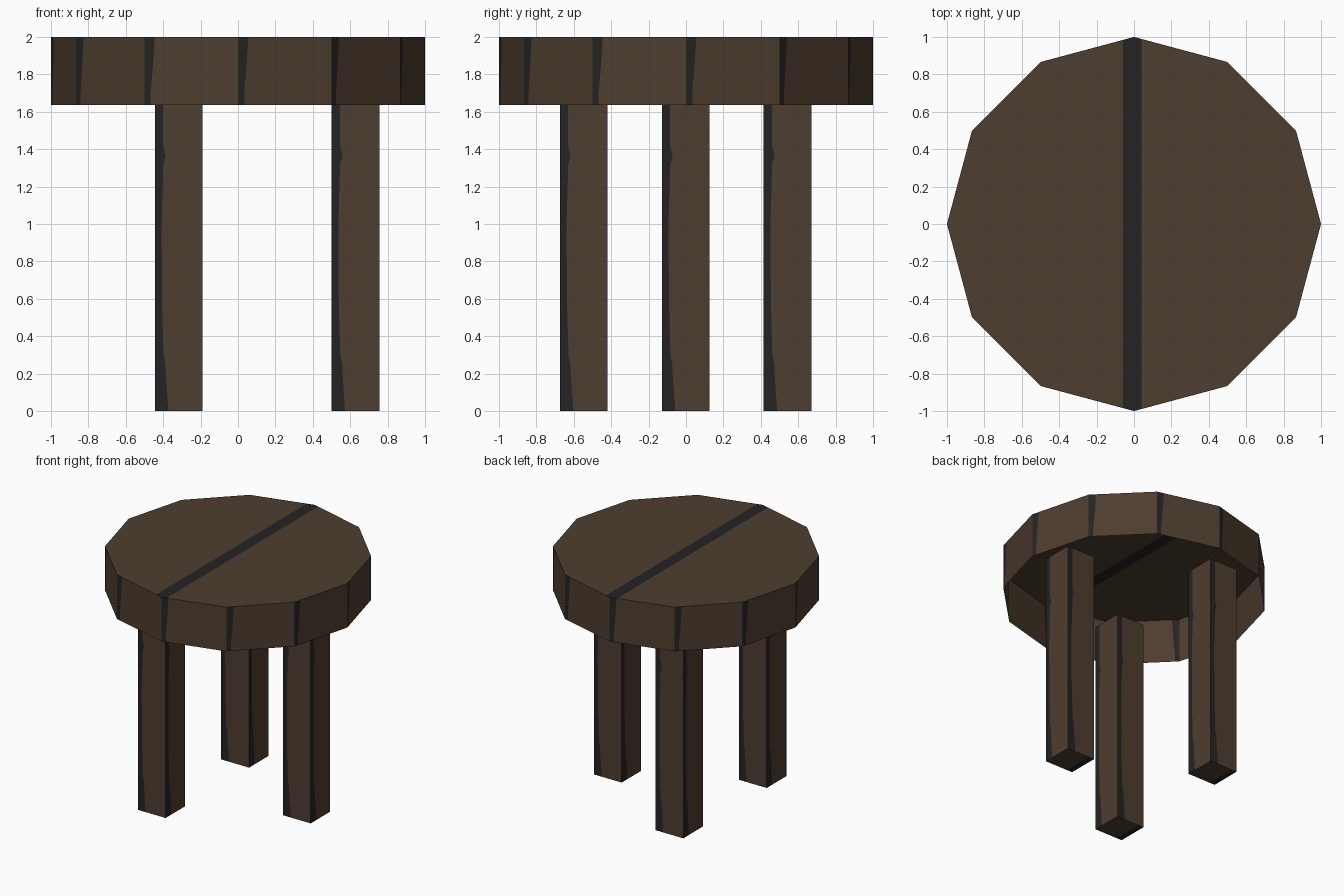
import bpy, bmesh, math
from mathutils import Vector

if "Cube" in bpy.data.objects:
    bpy.data.objects.remove(bpy.data.objects["Cube"])


def material(name, rgb):
    m = bpy.data.materials.new(name)
    m.diffuse_color = (*rgb, 1.0)
    m.use_nodes = True
    m.node_tree.nodes["Principled BSDF"].inputs["Base Color"].default_value = m.diffuse_color
    return m


BROWN = material("brown wood", (0.076, 0.047, 0.028))
DARK = material("dark grey edge", (0.017, 0.017, 0.017))


def wall(bm, p0, p1, profile):
    """Upright side with a ragged dark band along its left edge; profile = (height, band width)."""
    d = (p1 - p0).normalized()
    rows = []
    for z, w in profile:
        up = Vector((0, 0, z))
        rows.append([bm.verts.new(p + up) for p in (p0, p0 + d * w, p1)])
    for a, b in zip(rows, rows[1:]):
        for i in (0, 1):
            f = bm.faces.new((a[i], a[i + 1], b[i + 1], b[i]))
            f.material_index = 1 - i


def cap(bm, ring, z, x0, x1, down=False):
    """Flat end with a dark stripe between x0 and x1."""
    pts = [p + Vector((0, 0, z)) for p in ring]
    if down:
        pts.reverse()
    face = bm.faces.new([bm.verts.new(p) for p in pts])
    faces = [face]
    for x in (x0, x1):
        geom = faces + list({e for f in faces for e in f.edges}) + list({v for f in faces for v in f.verts})
        res = bmesh.ops.bisect_plane(bm, geom=geom, dist=1e-5, plane_co=(x, 0, 0), plane_no=(1, 0, 0))
        faces = [g for g in res["geom"] if isinstance(g, bmesh.types.BMFace)]
    for f in faces:
        f.material_index = int(x0 < f.calc_center_median().x < x1)


def finish(bm, name):
    bmesh.ops.remove_doubles(bm, verts=bm.verts, dist=1e-4)
    me = bpy.data.meshes.new(name)
    bm.to_mesh(me)
    bm.free()
    me.materials.append(BROWN)
    me.materials.append(DARK)
    bpy.context.collection.objects.link(bpy.data.objects.new(name, me))


def ring_walls(bm, ring, profile):
    for i, p in enumerate(ring):
        wall(bm, p, ring[(i + 1) % len(ring)], profile)


# Seat: twelve-sided shell, open underneath
bm = bmesh.new()
ring = [Vector((math.cos(math.radians(30 * i)), math.sin(math.radians(30 * i)), 0)) for i in range(12)]
ring_walls(bm, ring, [(1.635, 0.035), (1.70, 0.034), (1.82, 0.045), (2.0, 0.057)])
cap(bm, ring, 2.0, -0.06, 0.04)
finish(bm, "seat")

# Legs: three square posts reaching a little way into the shell
LEG = [(0, 0.072), (0.2, 0.058), (0.24, 0.058), (0.30, 0.046), (0.6, 0.038), (1.0, 0.036),
       (1.32, 0.045), (1.36, 0.058), (1.42, 0.044), (1.76, 0.044)]
H = 0.1275
for name, cx, cy in (("right_leg", 0.628, -0.002),
                     ("back_left_leg", -0.317, 0.543),
                     ("front_left_leg", -0.317, -0.547)):
    bm = bmesh.new()
    ring = [Vector((cx + sx * H, cy + sy * H, 0)) for sx, sy in ((-1, -1), (1, -1), (1, 1), (-1, 1))]
    ring_walls(bm, ring, LEG)
    cap(bm, ring, 0, cx - H - 0.01, cx - H + 0.05, down=True)
    cap(bm, ring, 1.76, cx - H - 0.01, cx - H + 0.05)
    finish(bm, name)
